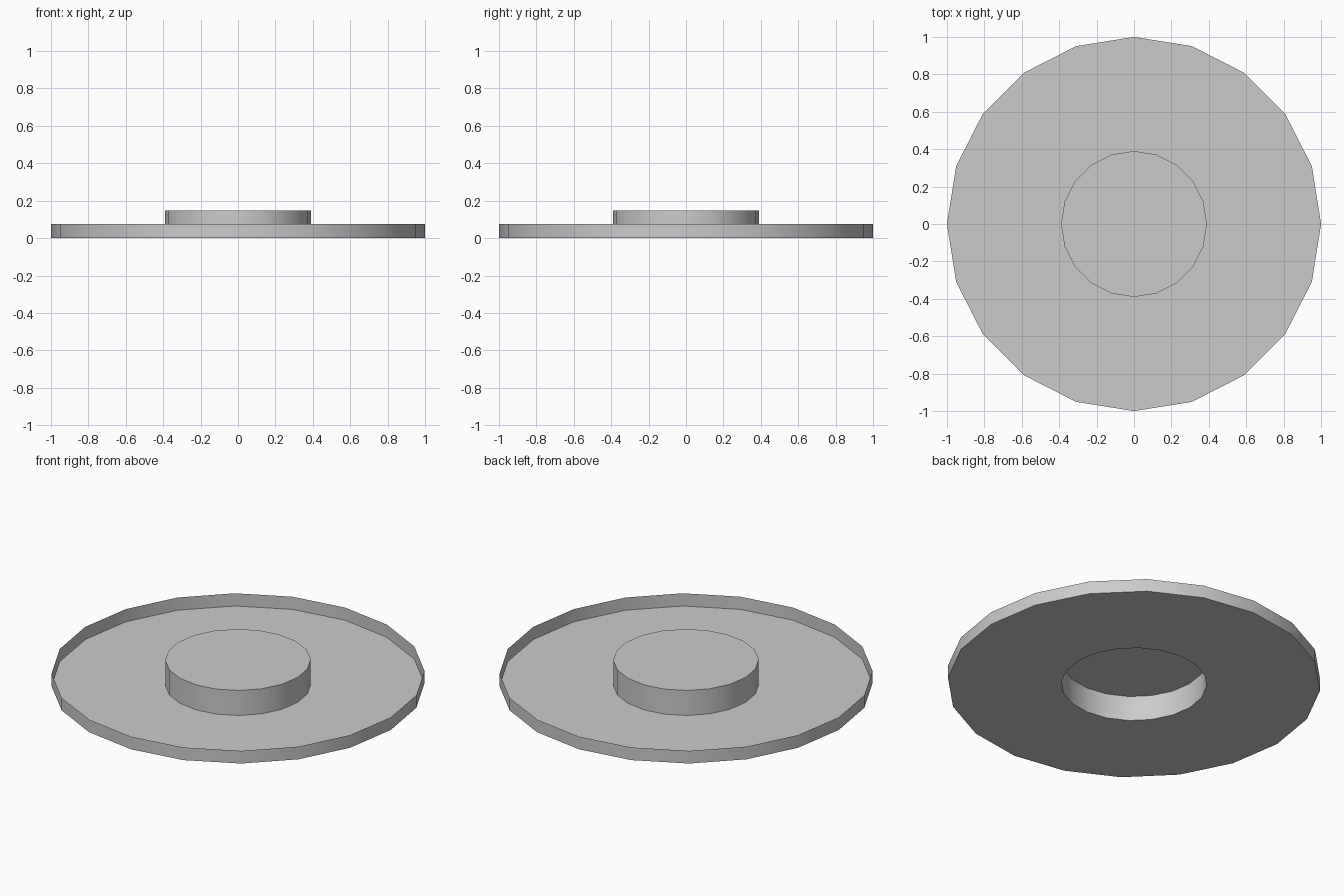
import bpy, bmesh, math

if "Cube" in bpy.data.objects:
    bpy.data.objects.remove(bpy.data.objects["Cube"])

SIDES = 20

def ring(bm, radius, z):
    return [bm.verts.new((radius * math.cos(2 * math.pi * i / SIDES),
                          radius * math.sin(2 * math.pi * i / SIDES), z))
            for i in range(SIDES)]

# Thin pressed sheet: raised boss, flat plate, upturned rim (radius, height)
profile = [(0.39, 0.152), (0.39, 0.004), (1.0, 0.004), (1.0, 0.079)]
profile = [(r, z - 0.004) for r, z in profile]

bm = bmesh.new()
rings = [ring(bm, r, z) for r, z in profile]
bm.faces.new(rings[0])  # boss top
for inner, outer in zip(rings, rings[1:]):
    for i in range(SIDES):
        j = (i + 1) % SIDES
        bm.faces.new((inner[i], outer[i], outer[j], inner[j]))

mesh = bpy.data.meshes.new("dished_plate")
bm.to_mesh(mesh)
bm.free()
plate = bpy.data.objects.new("dished_plate", mesh)
bpy.context.collection.objects.link(plate)

# Smooth walls, crisp corners
bpy.context.view_layer.objects.active = plate
plate.select_set(True)
bpy.ops.object.shade_smooth_by_angle(angle=math.radians(30))
